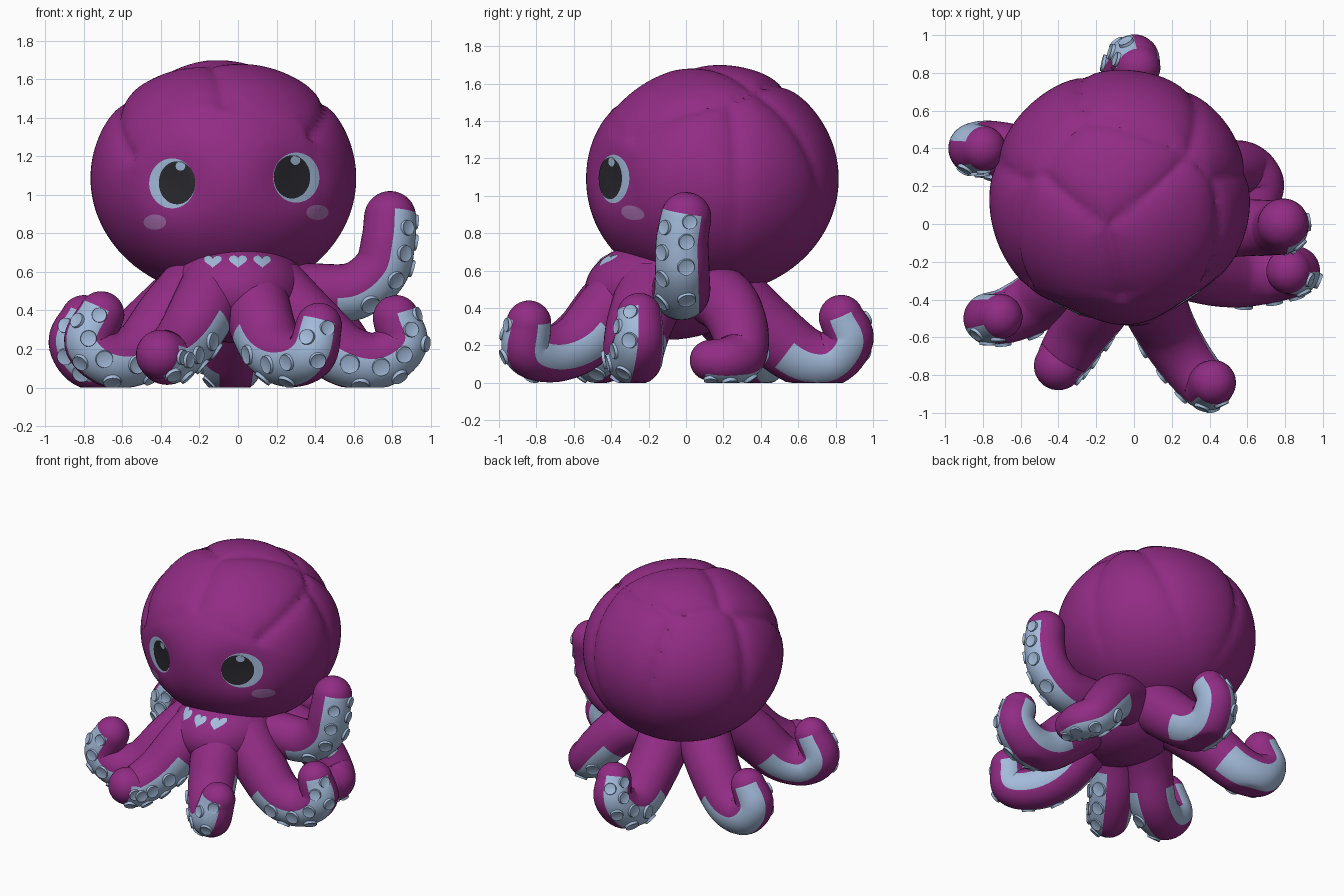
import bpy, bmesh, math
from mathutils import Vector, Matrix

if "Cube" in bpy.data.objects:
    bpy.data.objects.remove(bpy.data.objects["Cube"])


def material(name, rgb):
    m = bpy.data.materials.new(name)
    m.use_nodes = True
    m.diffuse_color = (*rgb, 1)
    m.node_tree.nodes["Principled BSDF"].inputs["Base Color"].default_value = (*rgb, 1)
    return m


PURPLE = material("purple skin", (0.285, 0.025, 0.23))
BLUE = material("pale blue underside", (0.37, 0.5, 0.71))
BLACK = material("pupil black", (0.022, 0.022, 0.028))
BLUSH = material("blush pink", (0.4, 0.16, 0.44))


def add_object(name, bm, mats):
    mesh = bpy.data.meshes.new(name)
    bm.to_mesh(mesh)
    bm.free()
    for m in mats:
        mesh.materials.append(m)
    ob = bpy.data.objects.new(name, mesh)
    bpy.context.scene.collection.objects.link(ob)
    bpy.ops.object.select_all(action="DESELECT")
    ob.select_set(True)
    bpy.context.view_layer.objects.active = ob
    bpy.ops.object.shade_smooth_by_angle(angle=math.radians(40))
    return ob


# Head: an ellipsoid divided into soft lobes by creases, with shallow eye sockets
FACE = Vector((0.05, -1, -0.15)).normalized()
CROWN = Vector((-0.05, 0.1, 1)).normalized()
LOBES = [FACE, CROWN] + [Vector(v).normalized() for v in (
    (-0.45, -0.5, 0.75), (0.35, -0.4, 0.85), (-0.95, -0.1, 0.1), (0.95, -0.15, 0.1),
    (0.8, 0.5, 0.1), (0.25, 0.9, 0.35), (-0.75, 0.6, 0.2))]
BIAS = {0: 0.12, 1: -0.07}
EYES = {"right": (-0.34, 1.06), "left": (0.3, 1.09)}

bm = bmesh.new()
bmesh.ops.create_uvsphere(bm, u_segments=128, v_segments=72, radius=1)
for v in bm.verts:
    d = v.co.normalized()
    near = sorted(((d.dot(c) + BIAS.get(i, 0), i) for i, c in enumerate(LOBES)), reverse=True)
    gap = near[0][0] - near[1][0]
    fade = min(1, max(0, d.z + 0.75))
    if 0 in (near[0][1], near[1][1]):
        fade *= 0.2
    v.co = d * (1.01 - 0.05 * fade * math.exp(-gap / 0.07))
    v.co = Vector((v.co.x * 0.685, v.co.y * 0.67, v.co.z * 0.61)) + Vector((-0.075, 0.14, 1.09))
    if d.y < 0:
        for ex, ez in EYES.values():
            v.co.y += 0.05 * math.exp(-((v.co.x - ex) ** 2 + (v.co.z - ez) ** 2) / 0.025)
add_object("head", bm, [PURPLE])

# Body: the neck and skirt where the tentacles meet
bm = bmesh.new()
bmesh.ops.create_uvsphere(bm, u_segments=48, v_segments=24, radius=1)
for v in bm.verts:
    v.co = Vector((v.co.x * 0.36, v.co.y * 0.44 - 0.1, v.co.z * 0.27 + 0.5))
add_object("body", bm, [PURPLE])


def smooth_path(pts, steps=9):
    """Catmull-Rom curve through the points."""
    p = [Vector(q) for q in pts]
    p = [2 * p[0] - p[1]] + p + [2 * p[-1] - p[-2]]
    out = []
    for i in range(1, len(p) - 2):
        a, b, c, d = p[i - 1:i + 3]
        for k in range(steps):
            t = k / steps
            out.append(0.5 * (2 * b + (c - a) * t + (2 * a - 5 * b + 4 * c - d) * t * t
                              + (3 * b - a - 3 * c + d) * t ** 3))
    return out + [p[-2]]


def tentacle(name, pts, bands, r0=0.19, r1=0.12):
    """Round tube; bands are (centre, half width) angles from the underside, suckers on the first."""
    path = smooth_path(pts)
    n = len(path)
    u = Vector((0, 0, -1))
    frames = []
    for i, c in enumerate(path):
        t = (path[min(i + 1, n - 1)] - path[max(i - 1, 0)]).normalized()
        u = (u - t * u.dot(t)).normalized()
        frames.append((c, u.copy(), t.cross(u), t, r0 + (r1 - r0) * i / (n - 1)))
    # Rounded tip
    rings = list(frames)
    c, u, s, t, r = frames[-1]
    for k in range(1, 8):
        a = k / 8 * math.pi / 2
        rings.append((c + t * r * math.sin(a), u, s, t, r * math.cos(a)))
    seg = 40
    bm = bmesh.new()
    loops = []
    for c, u, s, t, r in rings:
        loop = []
        for j in range(seg):
            a = 2 * math.pi * j / seg
            co = c + (u * math.cos(a) + s * math.sin(a)) * r
            co.z = max(co.z, 0)
            loop.append(bm.verts.new(co))
        loops.append(loop)
    for i in range(len(loops) - 1):
        for j in range(seg):
            k = (j + 1) % seg
            f = bm.faces.new((loops[i][j], loops[i][k], loops[i + 1][k], loops[i + 1][j]))
            a = (j + 0.5) / seg * 2 * math.pi
            a = a - 2 * math.pi if a > math.pi else a
            f.material_index = int(n * 0.3 < i < n and any(abs(a - m) < w for m, w in bands))
    bm.faces.new(loops[-1])
    bm.faces.new(list(reversed(loops[0])))
    bmesh.ops.recalc_face_normals(bm, faces=bm.faces)
    add_object(name + "_tentacle", bm, [PURPLE, BLUE])

    # Two staggered rows of low suckers with dished tops
    bm = bmesh.new()
    mid, half = bands[0]
    for k in range(8):
        c, u, s, t, r = frames[int((0.45 + 0.53 * k / 7) * (n - 1))]
        a = mid + half * (0.5 if k % 2 else -0.5)
        normal = u * math.cos(a) + s * math.sin(a)
        m = Matrix.Translation(c + normal * (r - 0.007)) @ normal.to_track_quat("Z", "Y").to_matrix().to_4x4()
        size = 0.054 - 0.012 * k / 7
        made = bmesh.ops.create_cone(bm, cap_ends=True, segments=20, radius1=size,
                                     radius2=size * 0.9, depth=0.034, matrix=m)
        top = max({g for v in made["verts"] for g in v.link_faces},
                  key=lambda g: (g.calc_center_median() - c).dot(normal))
        bmesh.ops.inset_region(bm, faces=[top], thickness=size * 0.25, depth=-0.004)
    for v in bm.verts:
        v.co.z = max(v.co.z, 0)
    add_object(name + "_suckers", bm, [BLUE])


tentacle("front_left", [(0.05, -0.2, 0.58), (0.1, -0.4, 0.4), (0.17, -0.56, 0.22), (0.27, -0.72, 0.15),
                        (0.38, -0.85, 0.18), (0.42, -0.84, 0.32)], [(-1.2, 0.78), (1.3, 0.5)])
tentacle("front_right", [(-0.08, -0.2, 0.58), (-0.17, -0.4, 0.42), (-0.27, -0.55, 0.25),
                         (-0.36, -0.69, 0.16), (-0.4, -0.75, 0.17)], [(1.2, 0.78), (-1.2, 0.4)], r1=0.13)
tentacle("side_front_right", [(-0.18, -0.1, 0.55), (-0.35, -0.28, 0.37), (-0.5, -0.4, 0.19),
                              (-0.66, -0.48, 0.15), (-0.77, -0.5, 0.24), (-0.71, -0.49, 0.38)],
         [(1.2, 0.75), (-1.25, 0.5)])
tentacle("side_back_right", [(-0.22, 0.12, 0.5), (-0.45, 0.28, 0.3), (-0.62, 0.36, 0.16),
                             (-0.77, 0.4, 0.14), (-0.85, 0.4, 0.24), (-0.8, 0.4, 0.36)],
         [(1.2, 0.65), (-1.2, 0.7)])
tentacle("back", [(0, 0.2, 0.5), (-0.02, 0.44, 0.28), (-0.03, 0.63, 0.14), (-0.03, 0.78, 0.135),
                  (0, 0.87, 0.24), (0.02, 0.83, 0.35)], [(1.2, 0.75), (-1.2, 0.6)])
tentacle("side_front_left", [(0.18, -0.18, 0.5), (0.38, -0.25, 0.31), (0.55, -0.28, 0.17),
                             (0.72, -0.27, 0.14), (0.85, -0.25, 0.23), (0.82, -0.25, 0.36)],
         [(-1.2, 0.75), (1.3, 0.45)])
tentacle("raised_left", [(0.12, -0.05, 0.5), (0.38, -0.03, 0.49), (0.6, -0.02, 0.5), (0.74, -0.02, 0.61),
                         (0.78, -0.02, 0.76), (0.79, 0, 0.885)], [(-0.35, 1)], r0=0.16, r1=0.135)
tentacle("side_back_left", [(0.15, 0.12, 0.5), (0.36, 0.23, 0.41), (0.5, 0.29, 0.27), (0.6, 0.29, 0.15),
                            (0.67, 0.22, 0.12), (0.67, 0.13, 0.12)], [(0.8, 0.9)], r0=0.18, r1=0.11)


def oval(a):
    return math.cos(a), math.sin(a)


def heart(a):
    return (math.sin(a) ** 3,
            (13 * math.cos(a) - 5 * math.cos(2 * a) - 2 * math.cos(3 * a) - math.cos(4 * a)) / 16)


def decal(name, x, z, rx, rz, mat, shape=oval, lift=0.004):
    """Thin plate wrapped onto the surface facing the front."""
    bpy.context.view_layer.update()
    deps = bpy.context.evaluated_depsgraph_get()
    bm = bmesh.new()

    def vert(px, pz):
        hit, loc, nor = bpy.context.scene.ray_cast(deps, Vector((px, -3, pz)), Vector((0, 1, 0)))[:3]
        return bm.verts.new(loc + nor * lift)

    seg, rows = 40, 8
    centre = vert(x, z)
    previous = None
    for k in range(1, rows + 1):
        ring = []
        for j in range(seg):
            px, pz = shape(2 * math.pi * j / seg)
            ring.append(vert(x + px * rx * k / rows, z + pz * rz * k / rows))
        for j in range(seg):
            i = (j + 1) % seg
            if previous:
                bm.faces.new((previous[j], ring[j], ring[i], previous[i]))
            else:
                bm.faces.new((centre, ring[j], ring[i]))
        previous = ring
    bmesh.ops.recalc_face_normals(bm, faces=bm.faces)
    if sum(f.normal.y * f.calc_area() for f in bm.faces) > 0:
        bmesh.ops.reverse_faces(bm, faces=bm.faces)
    add_object(name, bm, [mat])


# Eyes, blushes and the row of hearts
for side, px, bx, bz in (("right", -0.315, -0.43, 0.86), ("left", 0.278, 0.41, 0.91)):
    ex, ez = EYES[side]
    decal(side + "_eye", ex, ez, 0.12, 0.13, BLUE)
    decal(side + "_pupil", px, ez + 0.003, 0.095, 0.112, BLACK)
    decal(side + "_eye_glint", px + 0.018, ez + 0.09, 0.025, 0.024, BLUE)
    decal(side + "_blush", bx, bz, 0.058, 0.039, BLUSH)
for i, hx in enumerate((-0.13, 0, 0.125)):
    decal("heart_%d" % (i + 1), hx, 0.655, 0.046, 0.036, BLUE, heart)
